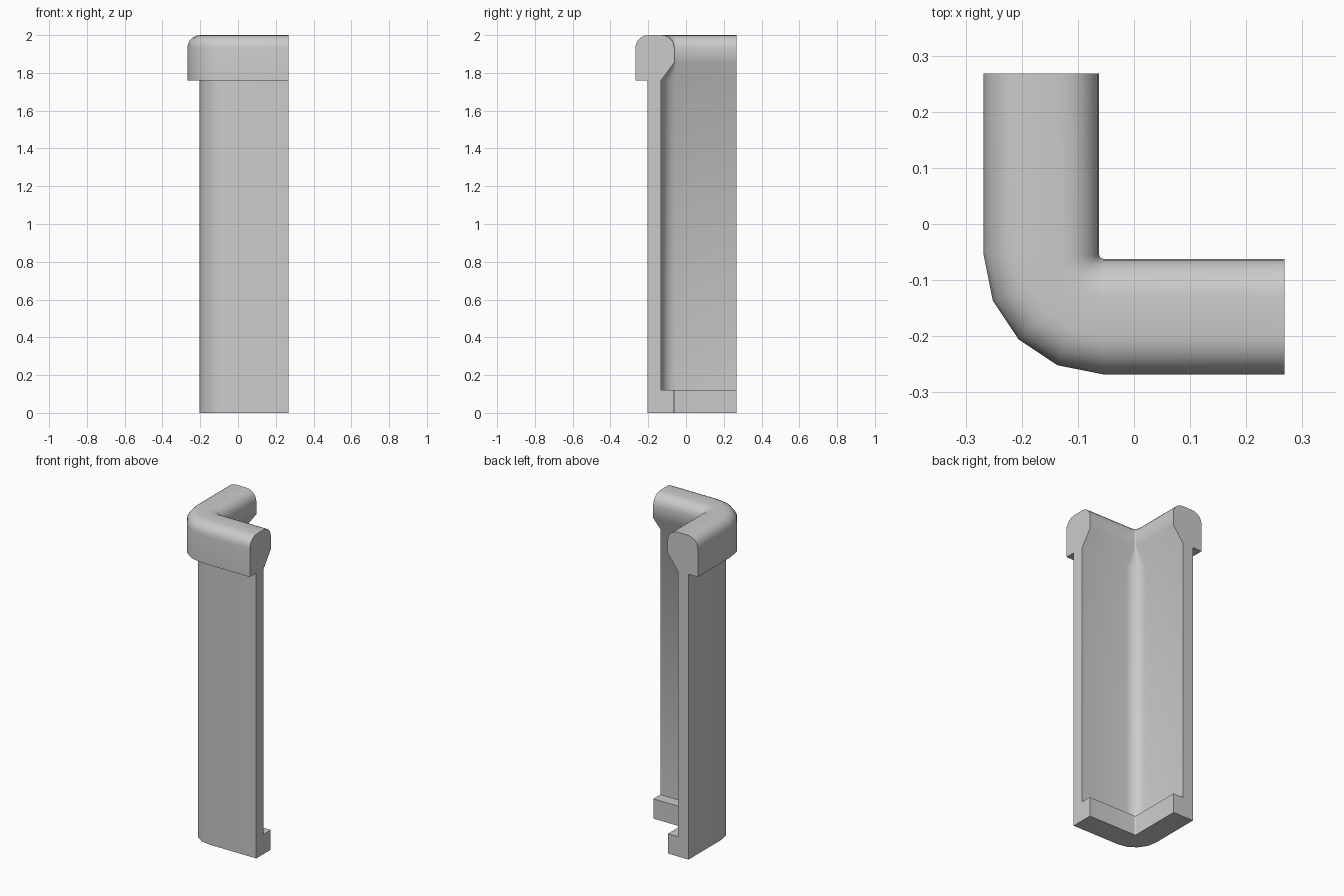
import bpy, bmesh
from math import sin, cos, pi, radians

if "Cube" in bpy.data.objects:
    bpy.data.objects.remove(bpy.data.objects["Cube"])

C = -0.055      # bend centre, same in x and y
END = 0.268     # cut ends of the two arms
SEG = 4         # facets round the bend


def arc(cx, cz, rx, rz, a0, a1, n=5):
    return [(cx + rx * cos(radians(a0 + (a1 - a0) * i / n)),
             cz + rz * sin(radians(a0 + (a1 - a0) * i / n))) for i in range(n + 1)]


# Cross-section as (distance outward from bend centre, height):
# foot, wall, under-lip and rounded cap
profile = [(0.009, 0), (0.15, 0), (0.15, 1.76), (0.213, 1.76)]
profile += arc(0.145, 1.932, 0.068, 0.068, 0, 90)
profile += arc(0.075, 1.932, 0.068, 0.068, 90, 180)
profile += [(0.007, 1.855), (0.077, 1.76), (0.077, 0.122), (0.009, 0.122)]

# Stations along the L: straight arm, quarter bend, straight arm
stations = [(END, C, -pi / 2)]
stations += [(C, C, -pi / 2 - pi / 2 * i / SEG) for i in range(SEG + 1)]
stations += [(C, END, -pi)]

bm = bmesh.new()
rings = [[bm.verts.new((x + r * cos(a), y + r * sin(a), z)) for r, z in profile]
         for x, y, a in stations]
n = len(profile)
for a, b in zip(rings, rings[1:]):
    for i in range(n):
        j = (i + 1) % n
        bm.faces.new((a[i], a[j], b[j], b[i]))
bm.faces.new(rings[0])
bm.faces.new(rings[-1])
bmesh.ops.recalc_face_normals(bm, faces=bm.faces)

mesh = bpy.data.meshes.new("corner_wall")
bm.to_mesh(mesh)
bm.free()
wall = bpy.data.objects.new("corner_wall", mesh)
bpy.context.collection.objects.link(wall)

# Smooth bend and cap, crisp ledges and ends
bpy.context.view_layer.objects.active = wall
wall.select_set(True)
bpy.ops.object.shade_smooth_by_angle(angle=radians(40))
